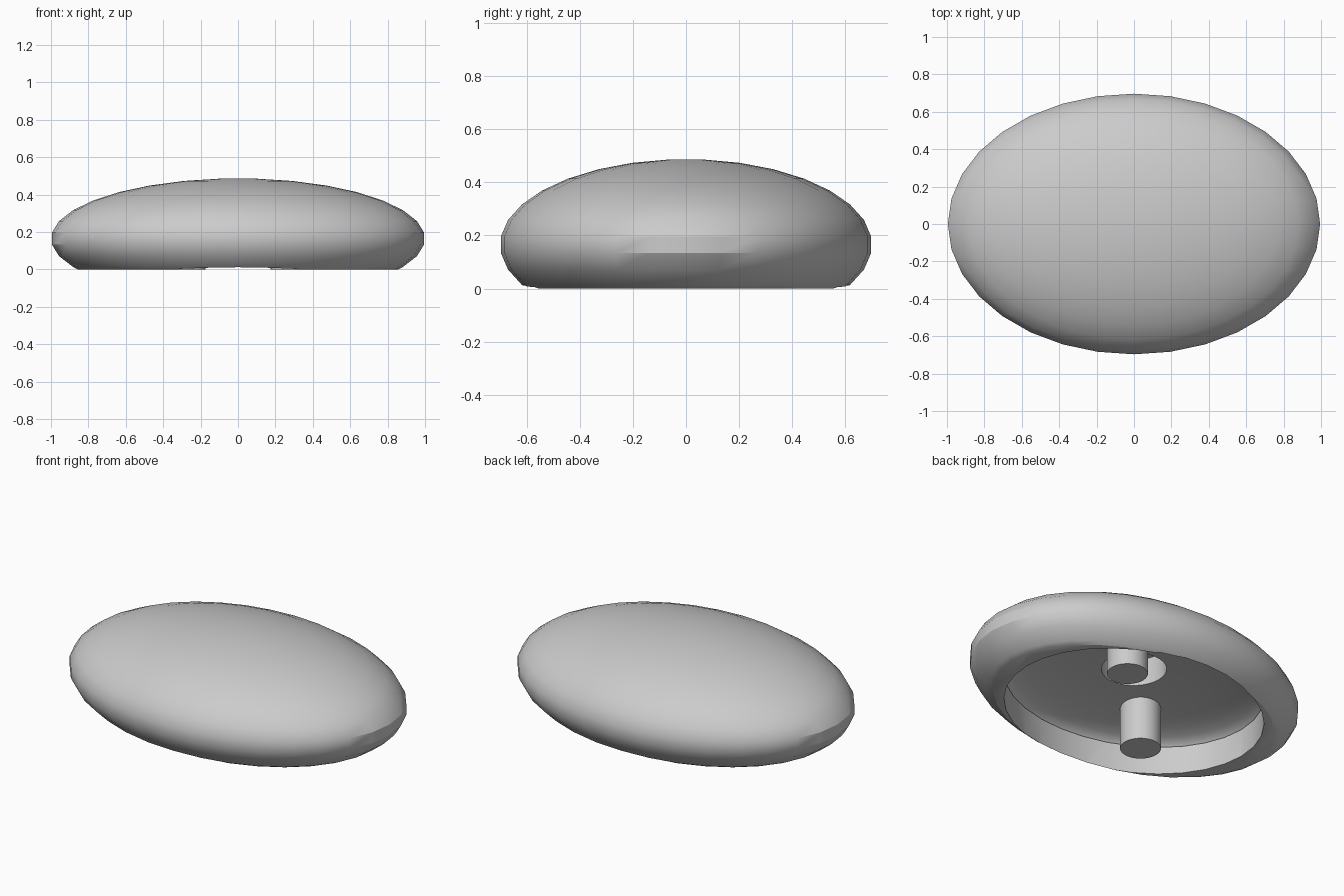
import bpy, bmesh, math

old = bpy.data.objects.get("Cube")
if old:
    bpy.data.objects.remove(old, do_unlink=True)

SEGMENTS = 32
DEPTH = 0.70      # y radius of the shell (x radius is 1)
MID_Z = 0.165     # height of the widest line
DOME = 0.322      # half height of the full ellipsoid

grey = bpy.data.materials.new("light_grey")
grey.use_nodes = True
colour = (0.6, 0.6, 0.6, 1)
grey.diffuse_color = colour
grey.node_tree.nodes["Principled BSDF"].inputs["Base Color"].default_value = colour


def lathe(name, profile, rx=1.0, ry=1.0, centre=(0, 0)):
    """Closed solid turned from (radius, z) points, listed bottom to top."""
    bm = bmesh.new()
    rings = []
    for r, z in profile:
        ring = []
        for i in range(SEGMENTS):
            a = math.tau * i / SEGMENTS
            ring.append(bm.verts.new((centre[0] + r * rx * math.cos(a),
                                      centre[1] + r * ry * math.sin(a), z)))
        rings.append(ring)
    for low, high in zip(rings, rings[1:]):
        for i in range(SEGMENTS):
            j = (i + 1) % SEGMENTS
            bm.faces.new((low[i], low[j], high[j], high[i]))
    bm.faces.new(rings[0][::-1])
    bm.faces.new(rings[-1])
    mesh = bpy.data.meshes.new(name)
    bm.to_mesh(mesh)
    bm.free()
    mesh.materials.append(grey)
    obj = bpy.data.objects.new(name, mesh)
    bpy.context.collection.objects.link(obj)
    return obj


def activate(obj):
    bpy.ops.object.select_all(action="DESELECT")
    obj.select_set(True)
    bpy.context.view_layer.objects.active = obj


def carve(obj, cutter):
    activate(obj)
    mod = obj.modifiers.new("carve", "BOOLEAN")
    mod.operation = "DIFFERENCE"
    mod.solver = "EXACT"
    mod.object = cutter
    bpy.ops.object.modifier_apply(modifier=mod.name)
    bpy.data.objects.remove(cutter, do_unlink=True)


def smooth(obj):
    activate(obj)
    bpy.ops.object.shade_smooth_by_angle(angle=math.radians(30))


# Domed shell with a flat underside
step = math.pi / 16
angles = [(k + 0.5) * step for k in range(-3, 8)]
outline = [(0.855, 0)] + [(math.cos(a), MID_Z + DOME * math.sin(a)) for a in angles]
shell = lathe("shell", outline, 1, DEPTH)

# Straight-walled cavity with a shallow domed ceiling
ceiling = [(math.cos(a), MID_Z + 0.10 * math.sin(a))
           for a in (k * step for k in range(1, 8))]
cavity = lathe("cavity_cutter", [(0.98, -0.1), (0.98, MID_Z), (1, MID_Z + 0.005)] + ceiling,
               0.77, 0.628)
carve(shell, cavity)

# Round socket in the middle of the ceiling
carve(shell, lathe("socket_cutter", [(0.176, 0.1), (0.176, 0.42)]))
smooth(shell)

# Two pegs hanging from the ceiling on a diagonal
for name, side in (("left_peg", 1), ("right_peg", -1)):
    peg = lathe(name, [(0.11, 0), (0.11, 0.29)], centre=(0.285 * side, 0.285 * side))
    smooth(peg)
